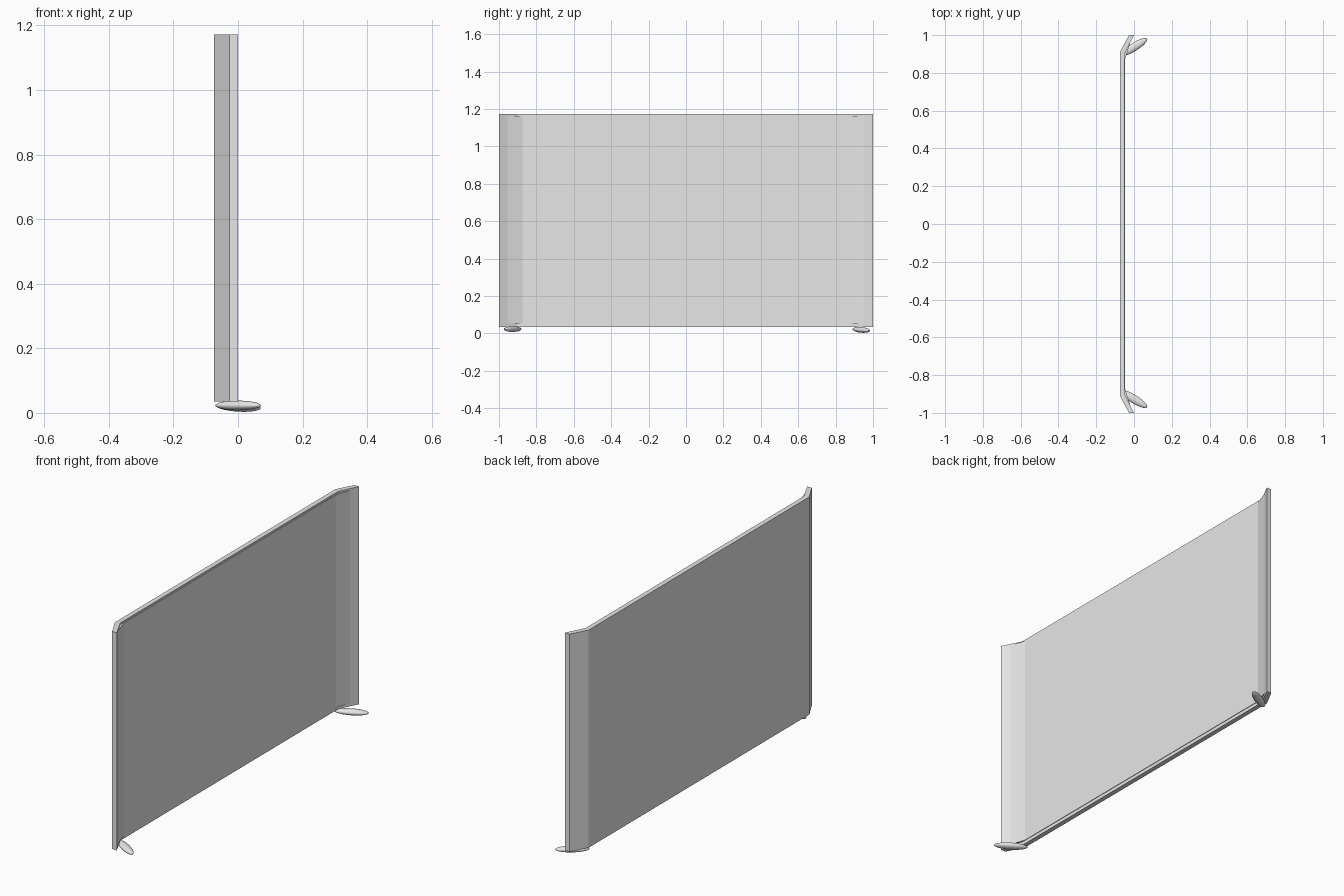
import bpy
import bmesh
import math

cube = bpy.data.objects.get("Cube")
if cube:
    bpy.data.objects.remove(cube, do_unlink=True)

# Single light grey finish
grey = bpy.data.materials.new("light grey")
grey.use_nodes = True
COLOUR = (0.8, 0.8, 0.8, 1)
grey.diffuse_color = COLOUR
grey.node_tree.nodes["Principled BSDF"].inputs["Base Color"].default_value = COLOUR


def prism(name, outer, inner, bottom, top):
    """Upright prism; outer and inner hold the +y half of each side's profile."""
    outline = [(x, -y) for x, y in reversed(outer)] + outer
    outline += list(reversed(inner)) + [(x, -y) for x, y in inner]
    bm = bmesh.new()
    face = bm.faces.new([bm.verts.new((x, y, bottom)) for x, y in outline])
    result = bmesh.ops.extrude_face_region(bm, geom=[face])
    raised = [v for v in result["geom"] if isinstance(v, bmesh.types.BMVert)]
    bmesh.ops.translate(bm, verts=raised, vec=(0, 0, top - bottom))
    bmesh.ops.recalc_face_normals(bm, faces=bm.faces[:])
    mesh = bpy.data.meshes.new(name)
    bm.to_mesh(mesh)
    bm.free()
    mesh.materials.append(grey)
    obj = bpy.data.objects.new(name, mesh)
    bpy.context.collection.objects.link(obj)
    return obj


# Main panel with folded side wings
prism("panel", [(-0.075, 0.91), (-0.027, 1.0)],
      [(-0.05, 0.9), (0.0, 1.0)], 0.035, 1.172)

# Thin facing sheet that bridges the inner folds
prism("facing_sheet", [(-0.06, 0.905), (-0.03, 0.955)],
      [(-0.047, 0.875), (-0.021, 0.955)], 0.052, 1.163)

# Flattened oval feet, splayed outward under each fold
for name, y, z, turn, tilt in (("front_foot", -0.927, 0.023, -32, 0),
                               ("back_foot", 0.937, 0.019, 32, 3)):
    bpy.ops.mesh.primitive_uv_sphere_add(
        segments=32, ring_count=16, location=(0, y, z),
        rotation=(0, math.radians(tilt), math.radians(turn)))
    foot = bpy.context.object
    foot.name = name
    foot.scale = (0.082, 0.022, 0.015)
    foot.data.materials.append(grey)
    bpy.ops.object.shade_smooth()
